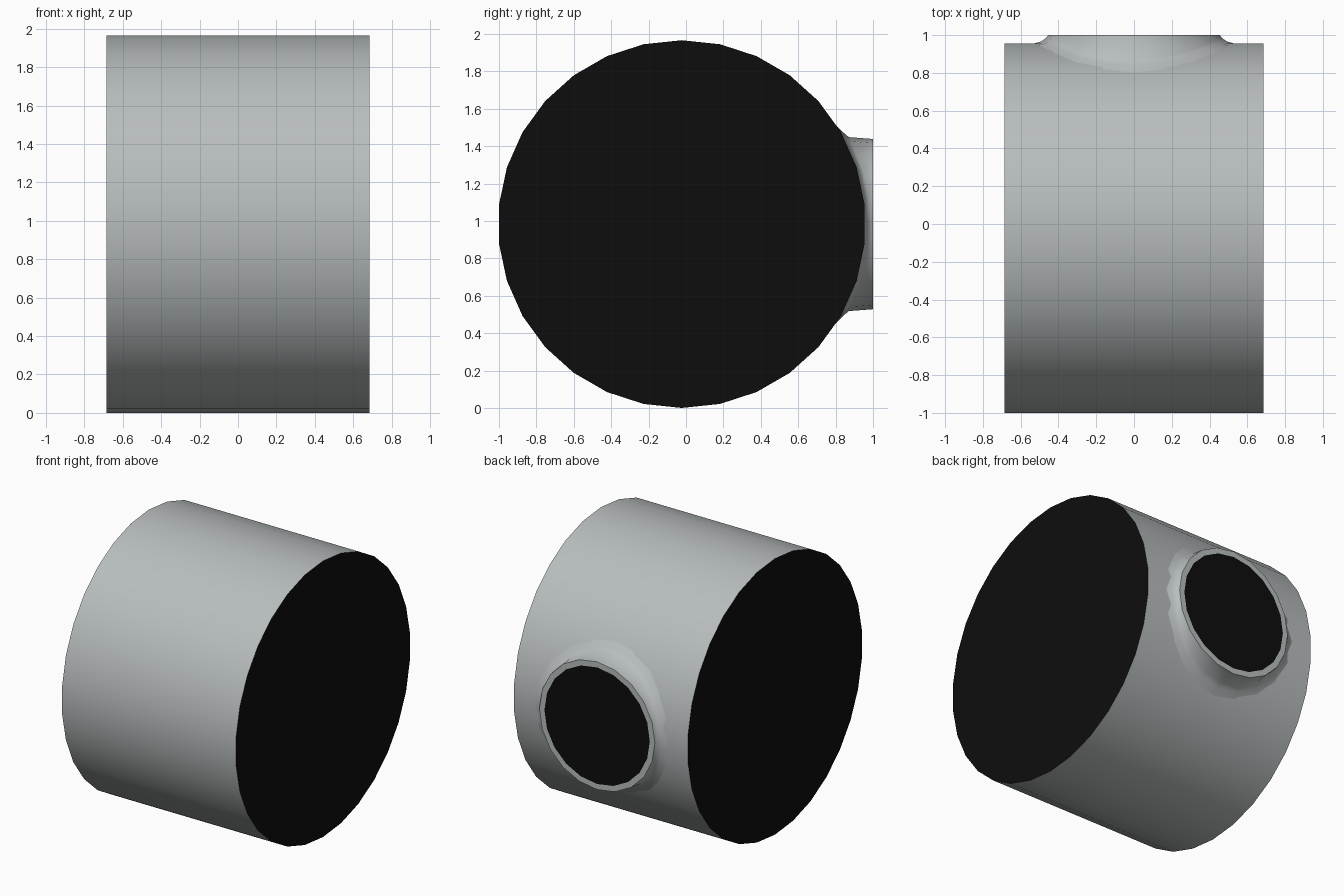
import bpy, bmesh, math

if "Cube" in bpy.data.objects:
    bpy.data.objects.remove(bpy.data.objects["Cube"])

R, SIDES = 0.983, 30        # drum radius and side count
CY, CZ = -0.0225, 0.983     # drum axis
HALF = 0.685                # half drum length
SEG = 20                    # port side count


def material(name, rgb):
    m = bpy.data.materials.new(name)
    m.diffuse_color = (*rgb, 1)
    m.use_nodes = True
    m.node_tree.nodes["Principled BSDF"].inputs["Base Color"].default_value = m.diffuse_color
    return m


grey = material("light grey", (0.48, 0.51, 0.51))
black = material("black", (0.004, 0.004, 0.004))


def loft(name, rings, capped, angle):
    """Skin a list of rings; capped lists the ring indices closed in black."""
    bm = bmesh.new()
    rows = [[bm.verts.new(p) for p in ring] for ring in rings]
    for a, b in zip(rows, rows[1:]):
        n = len(a)
        for i in range(n):
            bm.faces.new((a[i], a[(i + 1) % n], b[(i + 1) % n], b[i]))
    for k in capped:
        bm.faces.new(rows[k]).material_index = 1
    bmesh.ops.recalc_face_normals(bm, faces=bm.faces)
    me = bpy.data.meshes.new(name)
    bm.to_mesh(me)
    bm.free()
    me.materials.append(grey)
    me.materials.append(black)
    ob = bpy.data.objects.new(name, me)
    bpy.context.collection.objects.link(ob)
    bpy.context.view_layer.objects.active = ob
    ob.select_set(True)
    bpy.ops.object.shade_smooth_by_angle(angle=math.radians(angle))
    ob.select_set(False)
    # the outward direction of an open shell is checked against the port axis
    return ob


# Drum lying along x with black ends
def drum_ring(x):
    return [(x, CY + R * math.sin(2 * math.pi * i / SIDES),
             CZ + R * math.cos(2 * math.pi * i / SIDES)) for i in range(SIDES)]


loft("drum", [drum_ring(-HALF), drum_ring(HALF)], (0, -1), 40)


# Height of the faceted drum wall on the +y side
def wall_y(dz):
    step = 2 * math.pi / SIDES
    mid = round(math.asin(dz / R) / step) * step
    return CY + (R * math.cos(step / 2) - dz * math.sin(mid)) / math.cos(mid)


# Ring around the port axis, either riding on the wall or flat
def port_ring(r, lift=None, y=1.0):
    pts = []
    for i in range(SEG):
        a = 2 * math.pi * i / SEG
        dz = r * math.sin(a)
        yy = y if lift is None else wall_y(dz) + lift
        pts.append((r * math.cos(a), yy, CZ + dz))
    return pts


# Short flared side port with a thin grey rim and black mouth
loft("side_port", [
    port_ring(0.53, 0.0),
    port_ring(0.49, 0.012),
    port_ring(0.465, 0.030),
    port_ring(0.455),
    port_ring(0.415),
], (-1,), 45)
